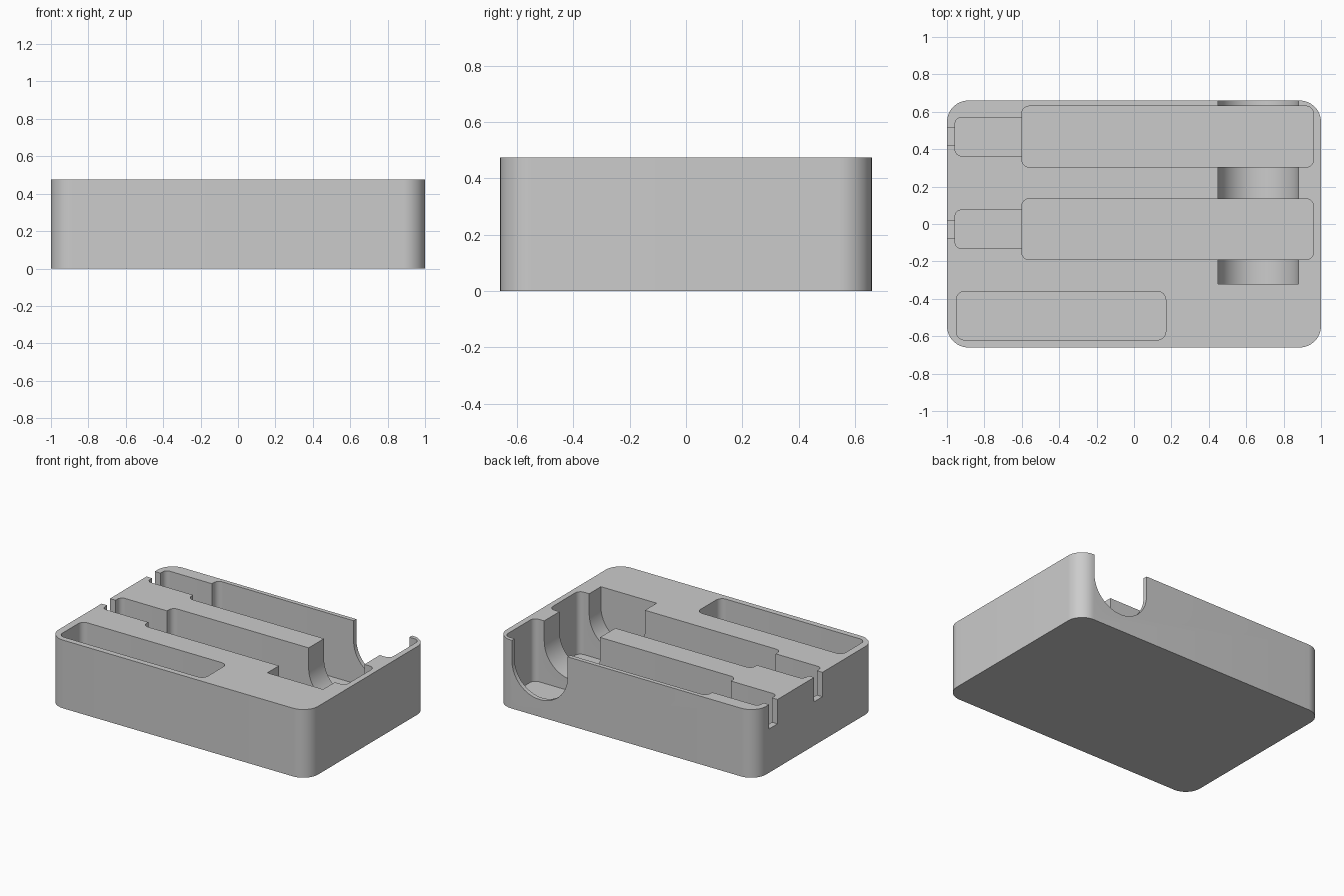
import bpy, bmesh, math

if "Cube" in bpy.data.objects:
    bpy.data.objects.remove(bpy.data.objects["Cube"])

TOP, FLOOR = 0.475, 0.04

grey = bpy.data.materials.new("light grey")
grey.diffuse_color = (0.6, 0.6, 0.6, 1)
grey.use_nodes = True
grey.node_tree.nodes["Principled BSDF"].inputs["Base Color"].default_value = grey.diffuse_color


def extrude(name, outline, direction):
    """Solid made by pushing a closed outline of 3D points along a direction."""
    bm = bmesh.new()
    face = bm.faces.new([bm.verts.new(p) for p in outline])
    moved = bmesh.ops.extrude_face_region(bm, geom=[face])["geom"]
    bmesh.ops.translate(bm, vec=direction,
                        verts=[g for g in moved if isinstance(g, bmesh.types.BMVert)])
    bmesh.ops.recalc_face_normals(bm, faces=bm.faces)
    mesh = bpy.data.meshes.new(name)
    bm.to_mesh(mesh)
    bm.free()
    mesh.materials.append(grey)
    obj = bpy.data.objects.new(name, mesh)
    bpy.context.collection.objects.link(obj)
    return obj


def rounded_block(name, x0, x1, y0, y1, z0, z1, r, steps=8):
    """Upright block with rounded vertical corners."""
    corners = [(x1 - r, y1 - r), (x0 + r, y1 - r), (x0 + r, y0 + r), (x1 - r, y0 + r)]
    points = []
    for k, (cx, cy) in enumerate(corners):
        for i in range(steps + 1):
            a = math.pi / 2 * (k + i / steps)
            points.append((cx + r * math.cos(a), cy + r * math.sin(a), z0))
    return extrude(name, points, (0, 0, z1 - z0))


# Tray body
tray = rounded_block("tray", -1, 1, -0.66, 0.66, 0, TOP, 0.115, 14)

# Two device bays, each with a connector pocket and a cable slot
cutters = []
for mid in (0.467, -0.028):
    cutters += [
        rounded_block("device_bay", -0.6, 0.96, mid - 0.163, mid + 0.163, FLOOR, 0.7, 0.04),
        rounded_block("connector_pocket", -0.957, -0.5, mid - 0.103, mid + 0.103, 0.22, 0.7, 0.035),
        rounded_block("cable_slot", -1.1, -0.9, mid - 0.046, mid + 0.046, 0.305, 0.7, 0.005, 1),
    ]

# Long accessory pocket at the front
cutters.append(rounded_block("accessory_pocket", -0.95, 0.17, -0.62, -0.36, FLOOR, 0.7, 0.045))

# U-shaped finger groove running out through the back
cx, cz, r = 0.665, 0.335, 0.215
groove = [(cx - r, -0.32, 0.7)]
groove += [(cx + r * math.cos(a), -0.32, cz + r * math.sin(a))
           for a in (math.pi + math.pi * i / 32 for i in range(33))]
groove.append((cx + r, -0.32, 0.7))
cutters.append(extrude("finger_groove", groove, (0, 1.2, 0)))

# Cut every recess, then drop the cutters
bpy.context.view_layer.objects.active = tray
for cutter in cutters:
    mod = tray.modifiers.new(cutter.name, "BOOLEAN")
    mod.operation, mod.solver, mod.object = "DIFFERENCE", "EXACT", cutter
    bpy.ops.object.modifier_apply(modifier=mod.name)
    bpy.data.objects.remove(cutter)

# Smooth the rounded corners, keep the edges sharp
tray.select_set(True)
bpy.ops.object.shade_smooth_by_angle(angle=math.radians(30))
